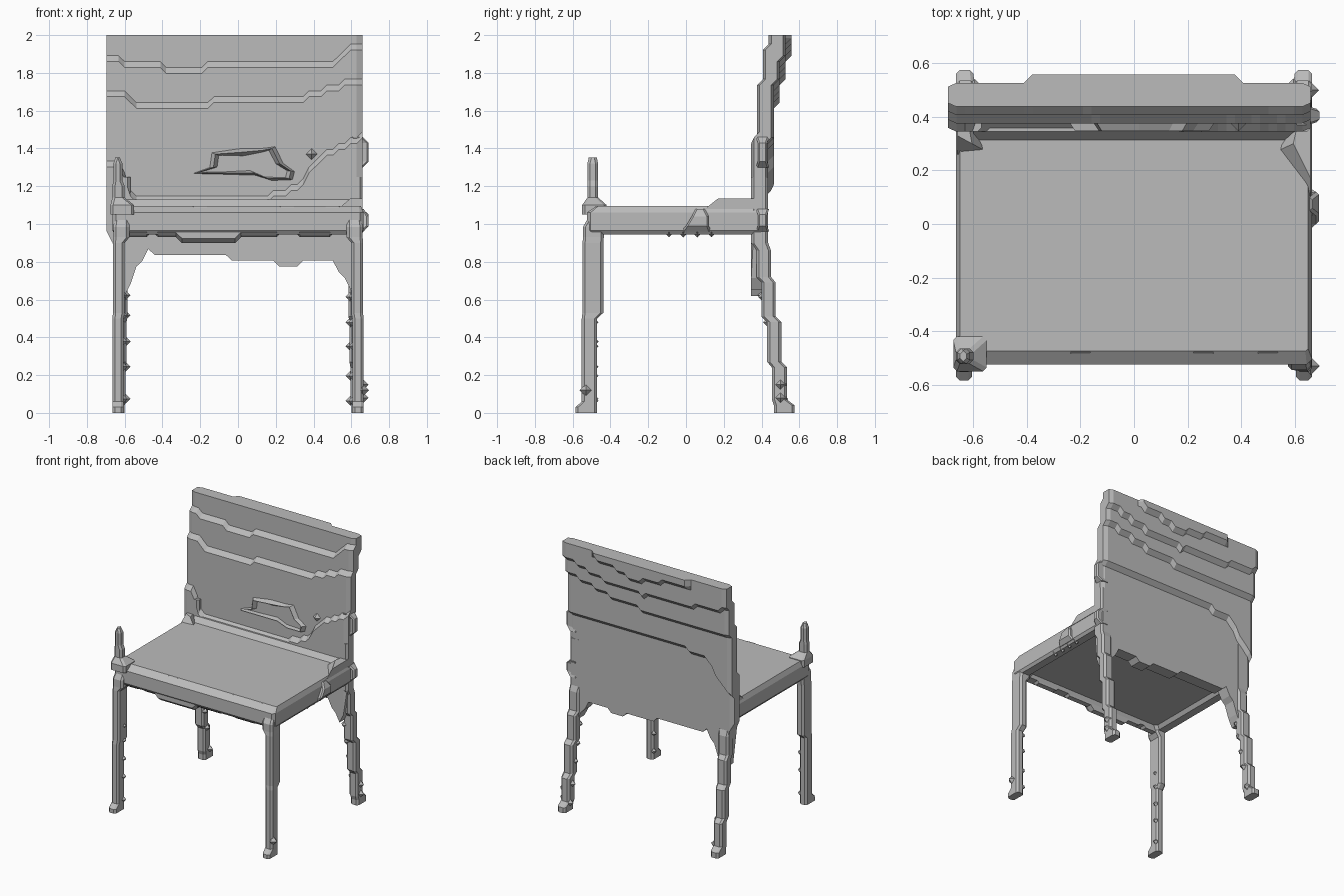
import bpy, bmesh, random
from mathutils import Vector

random.seed(4)
STEP = 0.031          # size of one stair step in the carved surface

cube = bpy.data.objects.get("Cube")
if cube:
    bpy.data.objects.remove(cube, do_unlink=True)

grey = bpy.data.materials.new("plain grey")
grey.use_nodes = True
grey.diffuse_color = (0.5, 0.5, 0.5, 1)
shader = next(n for n in grey.node_tree.nodes if n.type == 'BSDF_PRINCIPLED')
shader.inputs["Base Color"].default_value = grey.diffuse_color
shader.inputs["Roughness"].default_value = 0.8


def finish(name, bm):
    bmesh.ops.recalc_face_normals(bm, faces=bm.faces)
    mesh = bpy.data.meshes.new(name)
    bm.to_mesh(mesh)
    bm.free()
    mesh.materials.append(grey)
    obj = bpy.data.objects.new(name, mesh)
    bpy.context.collection.objects.link(obj)
    return obj


def loft(name, rings):
    """Skin a row of equal point rings and cap both ends."""
    bm = bmesh.new()
    rows = [[bm.verts.new(p) for p in ring] for ring in rings]
    n = len(rows[0])
    for a, b in zip(rows, rows[1:]):
        for i in range(n):
            j = (i + 1) % n
            bm.faces.new((a[i], a[j], b[j], b[i]))
    bm.faces.new(rows[0])
    bm.faces.new(rows[-1])
    bmesh.ops.remove_doubles(bm, verts=bm.verts, dist=0.0005)
    return finish(name, bm)


def octagon(x0, x1, y0, y1, z, c):
    """Rectangle with cut corners at height z."""
    return [(x0 + c, y0, z), (x1 - c, y0, z), (x1, y0 + c, z), (x1, y1 - c, z),
            (x1 - c, y1, z), (x0 + c, y1, z), (x0, y1 - c, z), (x0, y0 + c, z)]


def stepped_post(name, parts, side, cut=0.014):
    """Post from (bottom, top, inner x, outer x, y0, y1) parts with sloped steps between."""
    rings = []
    for z0, z1, xi, xo, y0, y1 in parts:
        xa, xb = sorted((side * xi, side * xo))
        rings += [octagon(xa, xb, y0, y1, z, cut) for z in (z0, z1)]
    return loft(name, rings)


def contour(points, x):
    """Height of a polyline at x, snapped to the stair steps."""
    z = points[-1][1]
    if x <= points[0][0]:
        z = points[0][1]
    else:
        for (xa, za), (xb, zb) in zip(points, points[1:]):
            if xa <= x <= xb:
                z = za + (zb - za) * (x - xa) / (xb - xa)
                break
    return round(z / STEP) * STEP


def nub(name, x, y, z, r=0.03):
    """Small eight-faced bump."""
    bm = bmesh.new()
    tips = [bm.verts.new(Vector((x, y, z)) + Vector(d) * r) for d in
            ((1, 0, 0), (0, 1, 0), (-1, 0, 0), (0, -1, 0), (0, 0, 1), (0, 0, -1))]
    for i in range(4):
        for pole in tips[4:]:
            bm.faces.new((tips[i], tips[(i + 1) % 4], pole))
    return finish(name, bm)


# Backrest: wavy stair edges on its front and rear
front_edges = [
    [(-.62, 1.3), (-.56, 1.12), (.15, 1.12), (.34, 1.2), (.42, 1.33), (.55, 1.4), (.66, 1.45)],
    [(-.6, 1.66), (-.5, 1.6), (-.2, 1.6), (-.08, 1.65), (.3, 1.64), (.5, 1.7), (.63, 1.75)],
    [(-.65, 1.85), (-.5, 1.83), (-.28, 1.79), (-.1, 1.83), (.2, 1.83), (.5, 1.82), (.6, 1.93)]]
rear_edges = [
    [(-.4, 1.93), (-.2, 1.91), (.05, 1.86), (.2, 1.91), (.38, 1.94)],
    [(-.7, 1.82), (-.4, 1.78), (0, 1.75), (.3, 1.77), (.64, 1.87)],
    [(-.7, 1.62), (-.4, 1.6), (0, 1.62), (.3, 1.66), (.64, 1.74)],
    [(-.7, 1.14), (-.6, 1.24), (-.5, 1.38), (-.3, 1.42), (.66, 1.44)]]
lower_edge = [(-.67, .97), (-.64, .62), (-.59, .62), (-.54, .78), (-.47, .86), (-.36, .82),
              (-.2, .85), (0, .81), (.3, .78), (.42, .82), (.5, .8), (.57, .7), (.62, .62), (.65, .95)]


def back_section(x, shrink):
    low = contour(lower_edge, x)
    y = 0.345 + shrink
    ring = [(x, y, low)]
    for edge in front_edges:
        z = contour(edge, x)
        ring += [(x, y, z), (x, y + STEP, z + STEP)]
        y += STEP
    ring.append((x, y, 2))
    y = 0.558 - shrink
    tip = y if abs(x) < 0.385 else y - STEP
    ring.append((x, tip, 2))
    for k, edge in enumerate(rear_edges):
        z = contour(edge, x)
        ring += [(x, tip if k == 0 else y, z + STEP), (x, y - STEP, z)]
        y -= STEP
    ring.append((x, y, low))
    return ring


count = 43
sections = []
for i in range(count + 1):
    sections.append(back_section(-.695 + 1.355 * i / count, 0.014 if i in (0, count) else 0))
loft("backrest", sections)

# Seat with chamfered top and a recessed underside
loft("seat", [octagon(-.57, .57, -.44, .36, .972, .02),
              octagon(-.59, .59, -.45, .37, .945, .02),
              octagon(-.65, .65, -.51, .41, .945, .02),
              octagon(-.665, .665, -.525, .42, .965, .02),
              octagon(-.665, .665, -.525, .42, 1.06, .02),
              octagon(-.65, .65, -.475, .41, 1.095, .01)])

# Wavy front rail below the seat
rail_edge = [(-.6, .93), (-.45, .95), (-.3, .91), (0, .91), (.1, .94), (.3, .95), (.4, .93), (.6, .96)]
rail = []
for i in range(40):
    x = -.61 + 1.22 * i / 39
    z = contour(rail_edge, x)
    rail.append([(x, -.52, z + .025), (x, -.49, z), (x, -.45, z), (x, -.45, 1), (x, -.52, 1)])
loft("front_rail", rail)

# Legs: straight in front, raked in stair steps at the rear
front_leg = [(0, .03, .605, .665, -.585, -.47), (.06, .5, .605, .665, -.552, -.47),
             (.53, .9, .6, .662, -.548, -.438), (.93, .985, .575, .66, -.545, -.435),
             (1.02, 1.06, .575, .655, -.525, -.44)]
rear_leg = [(0, .04, .6, .665, .465, .575), (.07, .24, .595, .665, .455, .535),
            (.27, .48, .59, .665, .43, .505), (.51, .69, .585, .662, .4, .475),
            (.72, .86, .575, .66, .372, .45), (.9, 1.25, .57, .66, .345, .435)]
for side, word in ((1, "left"), (-1, "right")):
    stepped_post("front_leg_" + word, front_leg, side)
    stepped_post("rear_leg_" + word, rear_leg, side)
    # Rough bumps down the legs
    for k in range(5):
        z = 0.08 + 0.14 * k + random.uniform(-.03, .03)
        nub("front_leg_bump", side * .607, -.485, z, .022)
        nub("rear_leg_bump", side * .595, .53 - .2 * z, z, .026)

# Broken arm post on the right front corner
stepped_post("arm_post", [(1.05, 1.1, .55, .675, -.55, -.42), (1.14, 1.2, .6, .665, -.522, -.465),
                          (1.23, 1.32, .612, .66, -.522, -.465), (1.35, 1.352, .625, .65, -.515, -.472)], -1)

# Wedges where the seat meets the backrest
for name, inner, outer, front in (("left", .53, .66, .1), ("right", -.55, -.66, .26)):
    ends = [(outer, front), (inner, .27), (inner + (outer - inner) * .4, .35), (outer, .36)]
    top = [(outer, front + .07), (inner + (outer - inner) * .5, .3),
           (inner + (outer - inner) * .6, .36), (outer, .37)]
    loft("corner_wedge_" + name, [[(x, y, 1.08) for x, y in ends], [(x, y, 1.135) for x, y in top]])
loft("backrest_fillet", [[(x, .31, 1.09), (x, .345, 1.13), (x, .36, 1.13), (x, .36, 1.09)]
                         for x in (-.6, .6)])

# Swelling on the left side of the seat and rear post
loft("side_swelling", [octagon(.6, .665, -.03, .14, .96, .02), octagon(.6, .69, 0, .12, .99, .01),
                       octagon(.6, .69, .03, .12, 1.04, .01), octagon(.6, .665, .05, .1, 1.08, .01)])
for z0, z1 in ((.96, 1.08), (1.3, 1.46)):
    loft("post_swelling", [octagon(.6, .66, .37, .44, z0, .01), octagon(.6, .692, .38, .43, z0 + .03, .01),
                           octagon(.6, .692, .38, .43, z1 - .03, .01), octagon(.6, .66, .37, .44, z1, .01)])
for z in (.08, .15):
    nub("foot_bump", .655, .5, z, .036)
nub("foot_bump", .66, -.53, .12, .034)

# Raised ring and small studs on the front of the backrest
ring_path = [(-.22, 1.27), (-.13, 1.3), (-.12, 1.37), (.02, 1.38), (.13, 1.39), (.18, 1.4),
             (.22, 1.32), (.28, 1.28), (.27, 1.24), (.16, 1.24), (.08, 1.27), (-.08, 1.27)]
centre = Vector((.03, 1.31))
profile = ((-.022, .38), (0, .347), (.022, .38))
bm = bmesh.new()
rows = []
for x, z in ring_path:
    out = (Vector((x, z)) - centre).normalized()
    rows.append([bm.verts.new((x + out.x * d, y, z + out.y * d)) for d, y in profile])
for a, b in zip(rows, rows[1:] + rows[:1]):
    for i in range(3):
        j = (i + 1) % 3
        bm.faces.new((a[i], a[j], b[j], b[i]))
finish("raised_ring", bm)
nub("stud", .39, .376, 1.37)
nub("stud", .425, .376, 1.21)

# Small bumps along the seat's front edge and lower left side
for x in (-.2, .26, .5):
    loft("edge_bump", [[(x - w, -.523, 1.04), (x + w, -.523, 1.04), (x + w * .7, -.48, 1.094),
                        (x - w * .7, -.48, 1.094)] if y else
                       [(x - w, -.5, 1.03), (x + w, -.5, 1.03), (x + w, -.46, 1.08), (x - w, -.46, 1.08)]
                       for y, w in ((0, .06), (1, .05))])
for k in range(4):
    nub("underside_tooth", .635, -.09 + .075 * k, .957, .028)
